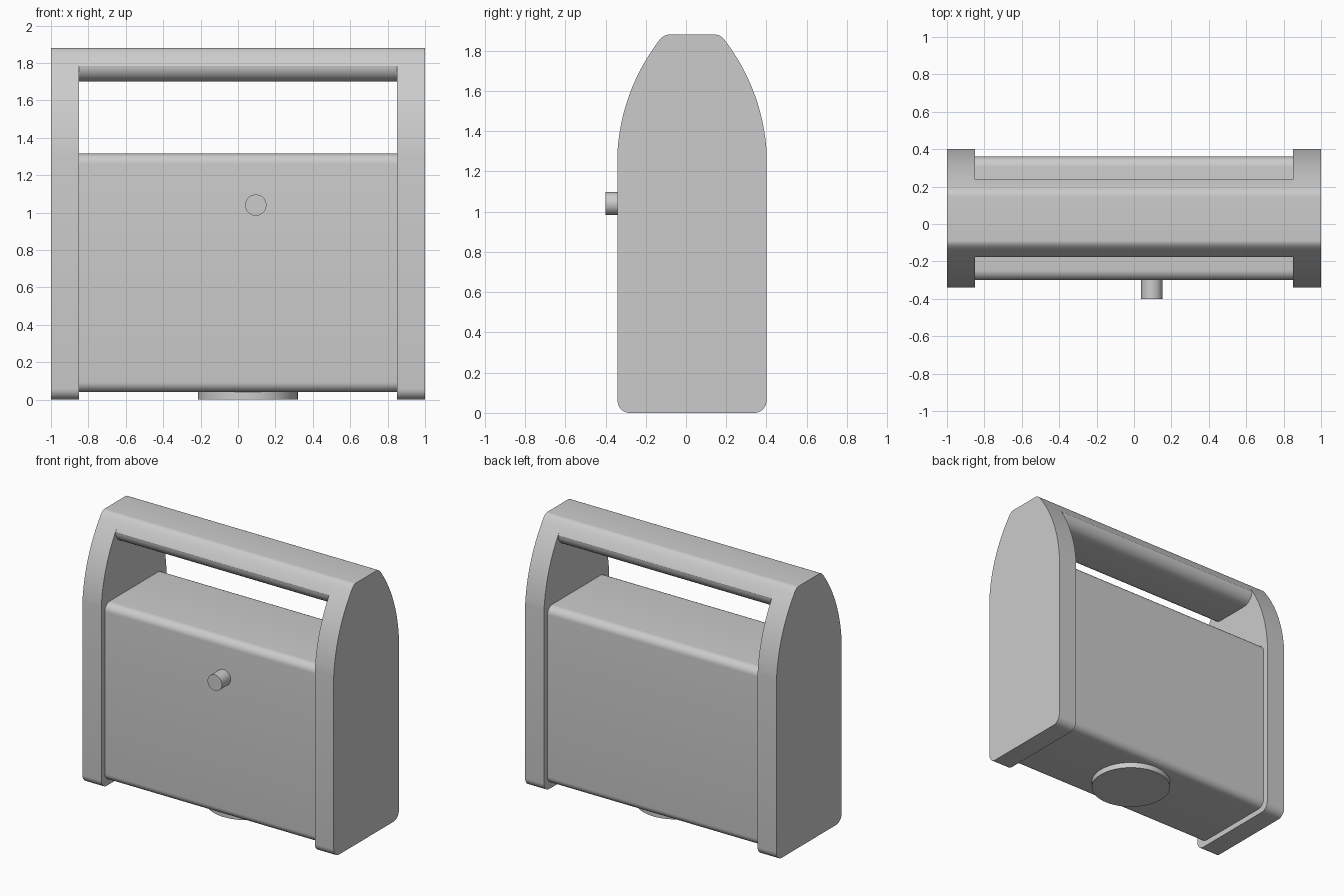
import bpy
import bmesh
from math import radians, sqrt
from mathutils import Vector

CENTRE_Y = 0.03
ARC = sqrt(0.5)

if "Cube" in bpy.data.objects:
    bpy.data.objects.remove(bpy.data.objects["Cube"])


def bend(a, control, b, steps=8, weight=ARC):
    """Curve from a to b pulled towards control; ARC weight gives a quarter circle."""
    a, c, b = Vector(a), Vector(control), Vector(b)
    points = []
    for i in range(steps + 1):
        t = i / steps
        u, v, w = (1 - t) ** 2, 2 * t * (1 - t) * weight, t * t
        points.append((a * u + c * v + b * w) / (u + v + w))
    return points


def smooth(obj):
    bpy.ops.object.select_all(action='DESELECT')
    obj.select_set(True)
    bpy.context.view_layer.objects.active = obj
    bpy.ops.object.shade_smooth_by_angle(angle=radians(30))


def extrude_half(name, half, x0, x1):
    """Mirror a half section (offset, z) in depth and extrude it along x."""
    outline = [(y, z) for y, z in half] + [(-y, z) for y, z in reversed(half)]
    bm = bmesh.new()
    face = bm.faces.new([bm.verts.new((x0, CENTRE_Y + y, z)) for y, z in outline])
    grown = bmesh.ops.extrude_face_region(bm, geom=[face])
    moved = [g for g in grown["geom"] if isinstance(g, bmesh.types.BMVert)]
    bmesh.ops.translate(bm, verts=moved, vec=(x1 - x0, 0, 0))
    bmesh.ops.remove_doubles(bm, verts=bm.verts, dist=0.0005)
    bmesh.ops.recalc_face_normals(bm, faces=bm.faces)
    mesh = bpy.data.meshes.new(name)
    bm.to_mesh(mesh)
    bm.free()
    obj = bpy.data.objects.new(name, mesh)
    bpy.context.collection.objects.link(obj)
    smooth(obj)


def cylinder(name, radius, depth, location, rotation=(0, 0, 0)):
    bpy.ops.mesh.primitive_cylinder_add(vertices=64, radius=radius, depth=depth,
                                        location=location, rotation=rotation)
    bpy.context.object.name = name
    smooth(bpy.context.object)


# Shared curves of the tapering sides and the rounded top
flank = bend((0.37, 1.31), (0.347, 1.6), (0.176, 1.835), 20, 1)
crown = bend((0.176, 1.835), (0.146, 1.88), (0.12, 1.88), 8, 1)

# Side panels
panel = bend((0.31, 0), (0.37, 0), (0.37, 0.06)) + flank + crown
for name, x0, x1 in (("left_panel", 0.85, 1), ("right_panel", -1, -0.85)):
    extrude_half(name, panel, x0, x1)

# Handle flush with the panel tops, rounded underneath
grip = bend((0.12, 1.7), (0.207, 1.7), (0.207, 1.785))
grip += [p for p in flank if p.y > 1.79] + crown
extrude_half("handle", grip, -0.85, 0.85)

# Main body with rounded long edges
body = bend((0.275, 0.04), (0.33, 0.04), (0.33, 0.095))
body += bend((0.33, 1.26), (0.33, 1.315), (0.275, 1.315))
extrude_half("body", body, -0.85, 0.85)

# Front knob and round foot
cylinder("front_knob", 0.057, 0.1, (0.095, -0.35, 1.04), (radians(90), 0, 0))
cylinder("round_foot", 0.267, 0.04, (0.053, CENTRE_Y, 0.02))
